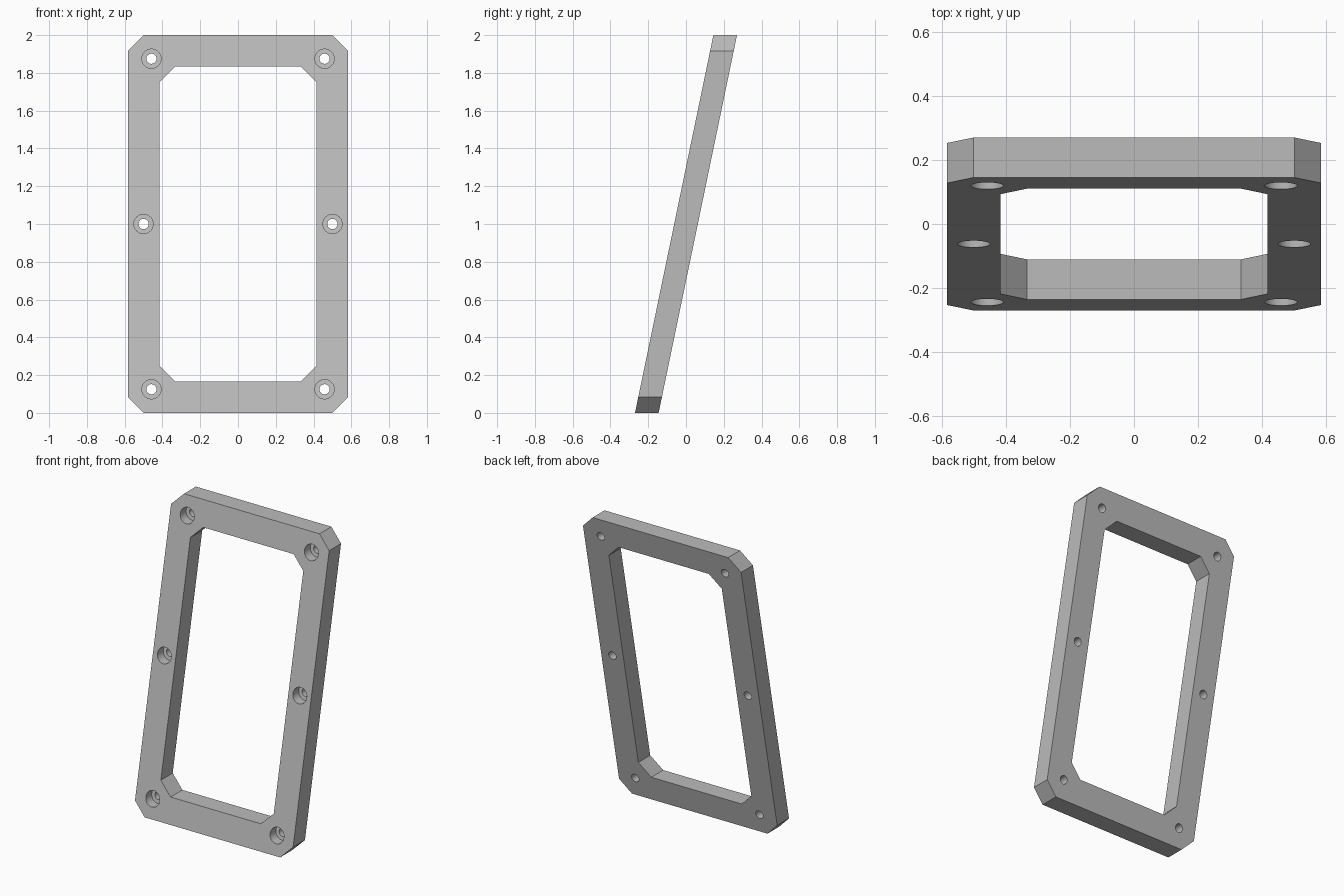
import bpy, bmesh, math
from mathutils import Matrix

if "Cube" in bpy.data.objects:
    bpy.data.objects.remove(bpy.data.objects["Cube"])

THICK = 0.125      # plate depth along y
SLOPE = 0.2075     # backward lean, y per z
CHAMFER = 1 / 12

grey = bpy.data.materials.new("plain grey")
grey.use_nodes = True
color = (0.5, 0.5, 0.5, 1)
grey.diffuse_color = color
grey.node_tree.nodes["Principled BSDF"].inputs["Base Color"].default_value = color


def make_object(name, bm):
    bmesh.ops.recalc_face_normals(bm, faces=bm.faces)
    mesh = bpy.data.meshes.new(name)
    bm.to_mesh(mesh)
    bm.free()
    mesh.materials.append(grey)
    obj = bpy.data.objects.new(name, mesh)
    bpy.context.collection.objects.link(obj)
    return obj


def octagon(half_w, half_h, c=CHAMFER):
    """Rectangle with clipped corners, in order around its centre."""
    quarter = [(half_w, half_h - c), (half_w - c, half_h)]
    right_left = quarter + [(-x, z) for x, z in reversed(quarter)]
    return right_left + [(-x, -z) for x, z in right_left]


# Frame: a clipped-corner ring, joined front to back
bm = bmesh.new()
outer, inner = octagon(7 / 12, 1), octagon(5 / 12, 5 / 6)
rings = [[bm.verts.new((x, y, z)) for x, z in shape]
         for shape, y in ((outer, -THICK / 2), (outer, THICK / 2),
                          (inner, THICK / 2), (inner, -THICK / 2))]
for i in range(4):
    a, b = rings[i], rings[(i + 1) % 4]
    for j in range(8):
        k = (j + 1) % 8
        bm.faces.new((a[j], a[k], b[k], b[j]))
frame = make_object("frame", bm)


# Screw holes: through hole plus a wider counterbore at the front
def add_cylinder(bm, x, z, radius, y0, y1):
    place = Matrix.Translation((x, (y0 + y1) / 2, z)) @ Matrix.Rotation(math.pi / 2, 4, 'X')
    bmesh.ops.create_cone(bm, cap_ends=True, segments=32, radius1=radius,
                          radius2=radius, depth=y1 - y0, matrix=place)


spots = [(s * x, z) for s in (-1, 1) for x, z in ((11 / 24, 0.875), (0.5, 0), (11 / 24, -0.875))]
for name, radius, y0, y1 in (("through_hole_cutter", 0.027, -0.1, 0.1),
                             ("counterbore_cutter", 0.051, -0.1, 0)):
    bm = bmesh.new()
    for x, z in spots:
        add_cylinder(bm, x, z, radius, y0, y1)
    cutter = make_object(name, bm)
    cutter.hide_render = True
    cut = frame.modifiers.new(name, 'BOOLEAN')
    cut.operation = 'DIFFERENCE'
    cut.solver = 'EXACT'
    cut.object = cutter
    bpy.context.view_layer.objects.active = frame
    bpy.ops.object.modifier_apply(modifier=cut.name)
    bpy.data.objects.remove(cutter)

# Lean the frame back and stand it on the ground
for v in frame.data.vertices:
    v.co.y += SLOPE * v.co.z
    v.co.z += 1

bpy.ops.object.select_all(action='DESELECT')
frame.select_set(True)
bpy.context.view_layer.objects.active = frame
bpy.ops.object.shade_smooth_by_angle(angle=math.radians(30))
